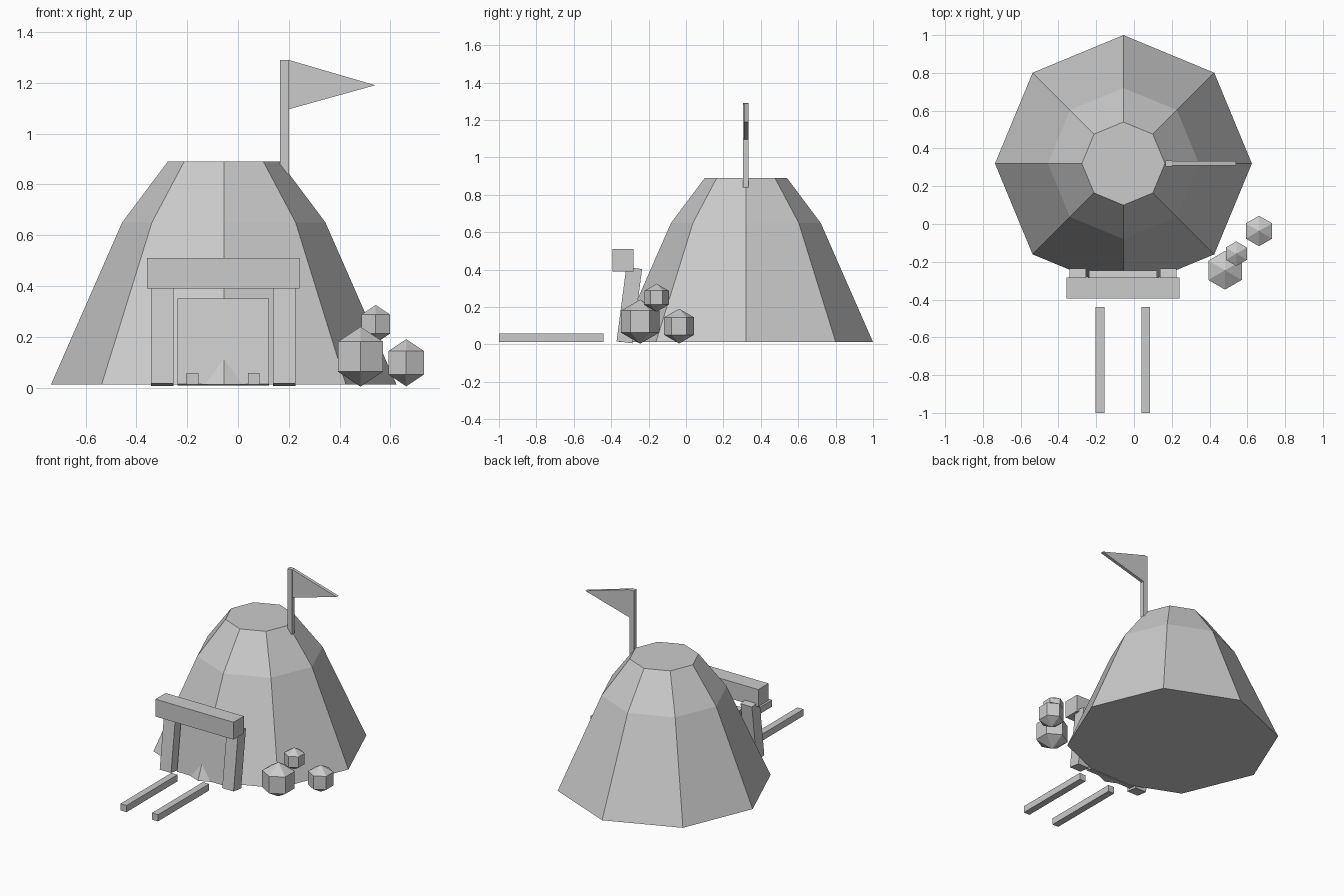
import bpy, bmesh
from math import cos, sin, radians, pi
from mathutils import Matrix

if "Cube" in bpy.data.objects:
    bpy.data.objects.remove(bpy.data.objects["Cube"])

LEAN = -0.13   # backward tilt of the doorway


def finish(name, bm, loc):
    bmesh.ops.recalc_face_normals(bm, faces=bm.faces)
    mesh = bpy.data.meshes.new(name)
    bm.to_mesh(mesh)
    bm.free()
    obj = bpy.data.objects.new(name, mesh)
    obj.location = loc
    bpy.context.collection.objects.link(obj)
    return obj


def box(name, loc, size, tilt=0.0):
    bm = bmesh.new()
    bmesh.ops.create_cube(bm, size=1, matrix=Matrix.Diagonal((*size, 1)))
    obj = finish(name, bm, loc)
    obj.rotation_euler.x = tilt
    return obj


def turned(name, loc, levels, sides, start=0.0):
    """Stack of polygon rings (radius, z), closed at both ends."""
    bm = bmesh.new()
    rings = []
    for r, z in levels:
        angles = [start + 2 * pi * i / sides for i in range(sides)]
        rings.append([bm.verts.new((r * cos(a), r * sin(a), z)) for a in angles])
    for lo, hi in zip(rings, rings[1:]):
        for i in range(sides):
            j = (i + 1) % sides
            bm.faces.new((lo[i], lo[j], hi[j], hi[i]))
    bm.faces.new(rings[0])
    bm.faces.new(rings[-1])
    bmesh.ops.remove_doubles(bm, verts=bm.verts, dist=1e-4)
    return finish(name, bm, loc)


# Eight-sided mound
turned("mound", (-0.056, 0.32, 0), [(0.68, 0.012), (0.40, 0.65), (0.22, 0.89)], 8)

# Doorway: leaning door and posts, level lintel
box("door", (-0.058, -0.287, 0.18), (0.36, 0.04, 0.34), LEAN)
for side, x in (("left", -0.298), ("right", 0.182)):
    box(side + "_door_post", (x, -0.303, 0.21), (0.087, 0.085, 0.40), LEAN)
box("lintel", (-0.058, -0.338, 0.45), (0.60, 0.112, 0.12))

# Path rails
for side, x in (("left", -0.179), ("right", 0.062)):
    box(side + "_path_rail", (x, -0.72, 0.035), (0.047, 0.56, 0.046))

# Flag pole and pennant
box("flag_pole", (0.183, 0.32, 1.065), (0.034, 0.03, 0.45))
bm = bmesh.new()
tri = bm.faces.new([bm.verts.new((x, -0.011, z)) for x, z in
                    ((0.198, 1.29), (0.54, 1.19), (0.198, 1.095))])
ext = bmesh.ops.extrude_face_region(bm, geom=[tri], use_keep_orig=True)
bmesh.ops.translate(bm, vec=(0, 0.022, 0),
                    verts=[v for v in ext["geom"] if isinstance(v, bmesh.types.BMVert)])
finish("pennant", bm, (0, 0.322, 0))

# Six-sided boulders
for name, loc, r in (("large_boulder", (0.482, -0.245, 0.122), 0.118),
                     ("medium_boulder", (0.662, -0.037, 0.098), 0.093),
                     ("small_boulder", (0.542, -0.157, 0.25), 0.075)):
    levels = [(r * sin(radians(a)), -r * cos(radians(a))) for a in (0, 60, 120, 180)]
    levels[0], levels[-1] = (1e-6, -r), (1e-6, r)
    bm_obj = turned(name, loc, levels, 6, pi / 2)
